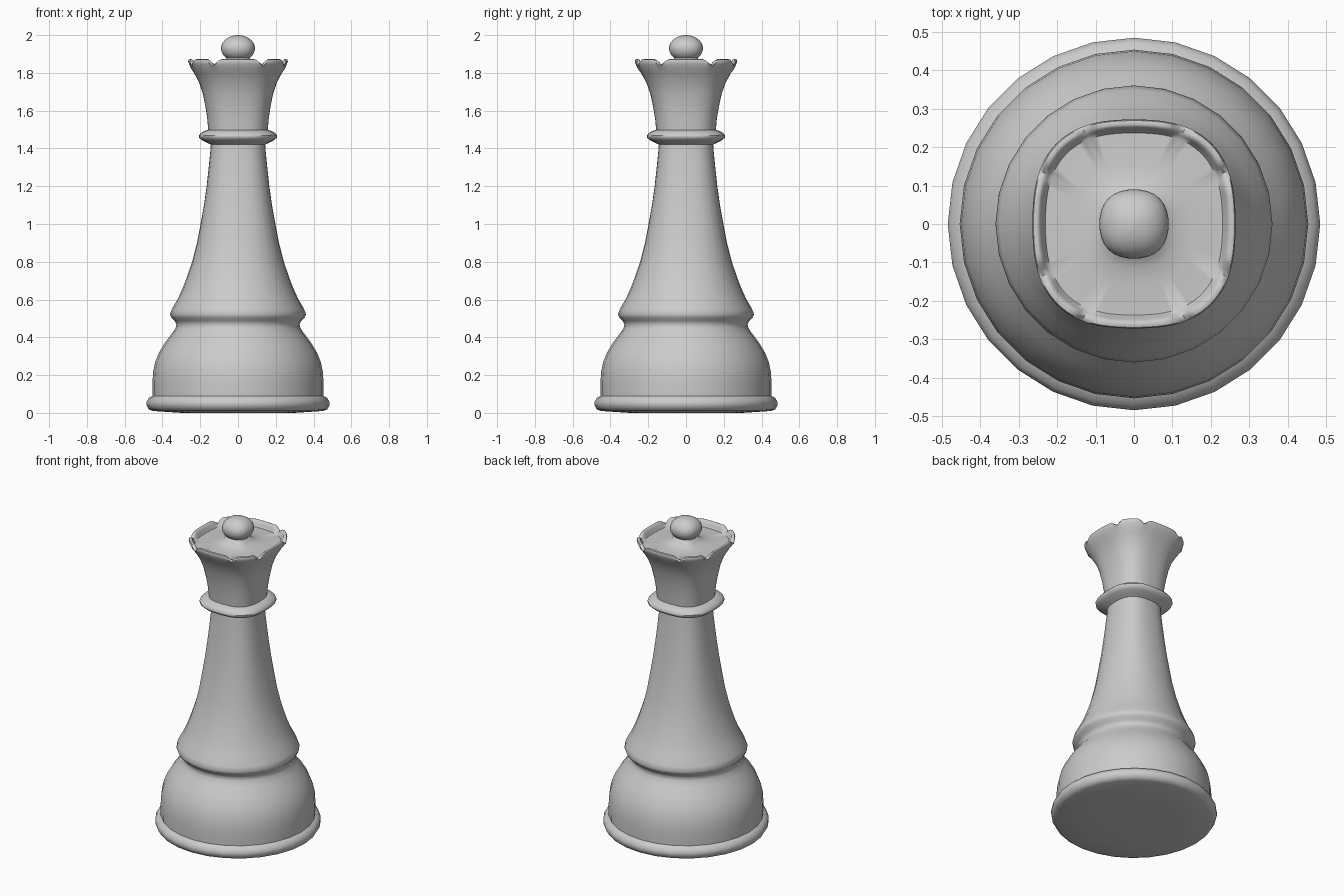
import bpy, bmesh, math

if "Cube" in bpy.data.objects:
    bpy.data.objects.remove(bpy.data.objects["Cube"])


def ring_loft(name, rings, segments, angle=45):
    """Skin rings given as functions: angle -> (x, y, z), with both ends capped."""
    bm = bmesh.new()
    loops = []
    for ring in rings:
        loops.append([bm.verts.new(ring(math.pi / 2 + 2 * math.pi * i / segments))
                      for i in range(segments)])
    for a, b in zip(loops, loops[1:]):
        for i in range(segments):
            j = (i + 1) % segments
            bm.faces.new((a[i], a[j], b[j], b[i]))
    bm.faces.new(loops[0][::-1])
    bm.faces.new(loops[-1])
    bmesh.ops.recalc_face_normals(bm, faces=bm.faces)
    mesh = bpy.data.meshes.new(name)
    bm.to_mesh(mesh)
    bm.free()
    obj = bpy.data.objects.new(name, mesh)
    bpy.context.collection.objects.link(obj)
    bpy.ops.object.select_all(action='DESELECT')
    bpy.context.view_layer.objects.active = obj
    obj.select_set(True)
    bpy.ops.object.shade_smooth_by_angle(angle=math.radians(angle))
    return obj


def ring(r, z, square=0.0, stretch=1.0, lift=None):
    """Slightly squared circle; lift raises it by angle."""
    def point(t):
        q = r * (1 + square * (1 - math.cos(4 * t)) / 2)
        h = lift(t) if lift else 0
        return (q * math.cos(t), q * math.sin(t) * stretch, z + h)
    return point


# Body: base flange, bell, ridge, stem and collar
body = [(0.30, 0.0), (0.45, 0.01), (0.472, 0.018), (0.484, 0.04), (0.484, 0.058),
        (0.472, 0.08), (0.452, 0.09), (0.453, 0.16), (0.449, 0.22), (0.438, 0.27),
        (0.418, 0.32), (0.388, 0.37), (0.350, 0.42), (0.330, 0.45), (0.326, 0.47),
        (0.335, 0.487), (0.353, 0.505), (0.360, 0.522), (0.350, 0.55), (0.318, 0.605),
        (0.293, 0.66), (0.270, 0.72), (0.243, 0.80), (0.217, 0.90), (0.198, 1.0),
        (0.180, 1.1), (0.166, 1.2), (0.155, 1.3), (0.146, 1.39), (0.144, 1.42),
        (0.163, 1.43), (0.190, 1.443), (0.206, 1.457), (0.207, 1.468),
        (0.196, 1.482), (0.178, 1.493), (0.150, 1.50)]


def squareness(z):
    return 0.09 * min(1, max(0, (z - 0.55) / 0.6))


ring_loft("body", [ring(r, z, squareness(z)) for r, z in body], 28)

# Crown: flared neck with eight lobes, wide on the axes and narrow on the diagonals
NOTCH = math.radians(31)


def lobe(t):
    a = math.degrees(t) % 90
    a = min(a, 90 - a)
    d = abs(a - math.degrees(NOTCH * 0.9))
    return min(1, max(0, (d - 0.8) / 7)) ** 0.55


def crown_ring(r, z, height=0):
    return ring(r, z, 0.085, 1 + 0.03 * max(0, (z - 1.5) / 0.35),
                lambda t: height * lobe(t))


crown = [(0.155, 1.47, 0), (0.158, 1.50, 0), (0.163, 1.56, 0), (0.172, 1.62, 0),
         (0.186, 1.69, 0), (0.206, 1.75, 0), (0.233, 1.80, 0), (0.250, 1.825, 0),
         (0.258, 1.832, 0.013), (0.264, 1.836, 0.024), (0.261, 1.838, 0.032),
         (0.252, 1.838, 0.035), (0.245, 1.838, 0.031), (0.239, 1.836, 0.016),
         (0.230, 1.834, 0), (0.150, 1.836, 0), (0.110, 1.842, 0), (0.085, 1.853, 0),
         (0.066, 1.870, 0), (0.055, 1.885, 0)]
ring_loft("crown", [crown_ring(*p) for p in crown], 112, 50)

# Ball on top
steps = 14
ball = []
for k in range(1, steps):
    u = -math.pi / 2 + math.pi * k / steps
    ball.append(ring(0.09 * math.cos(u), 1.93 + 0.07 * math.sin(u), 0.05))
ball.append(ring(0.004, 2.0))
ring_loft("ball_finial", ball, 32, 60)
